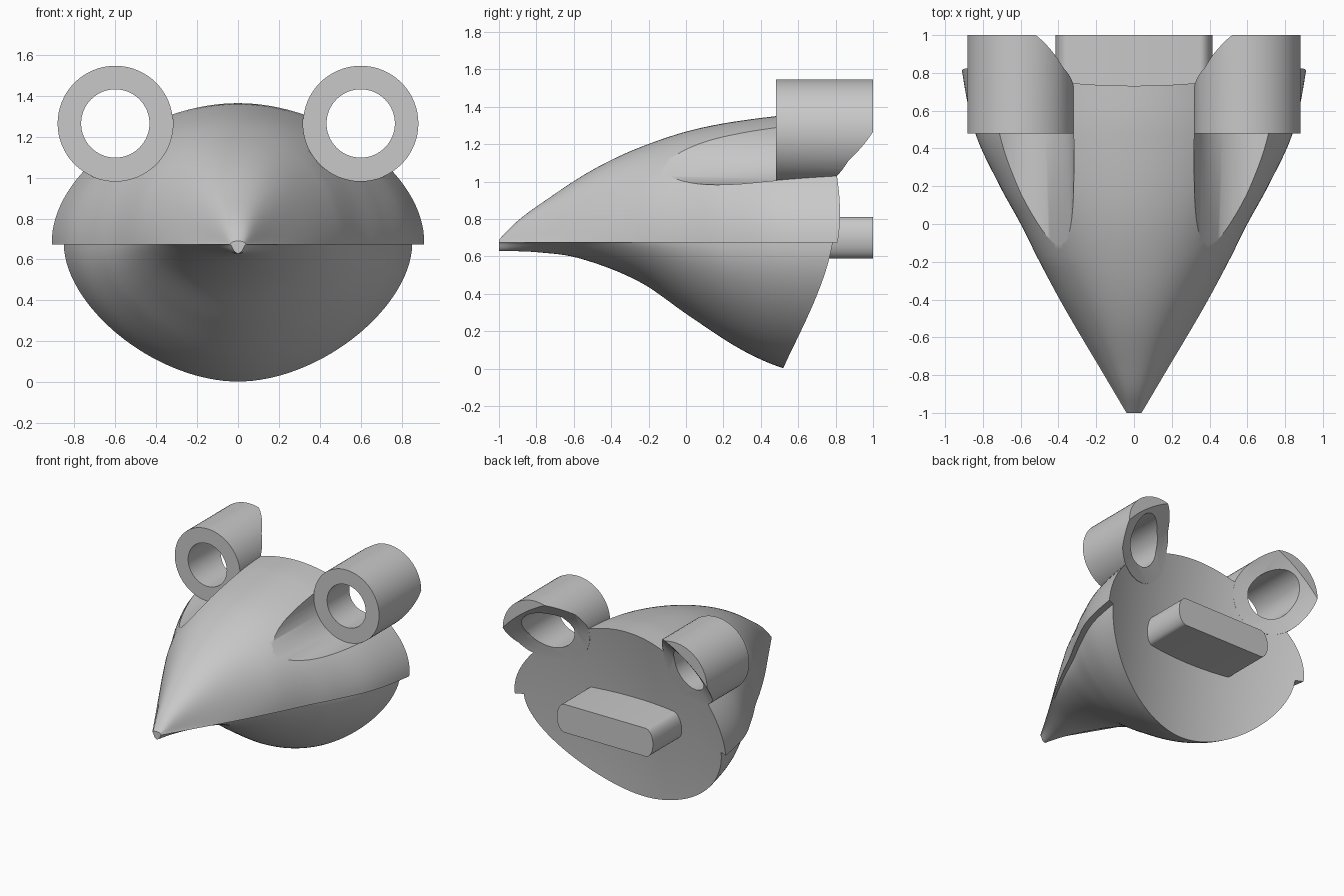
import bpy, bmesh
from math import sin, cos, pi, radians

cube = bpy.data.objects.get("Cube")
if cube:
    bpy.data.objects.remove(cube, do_unlink=True)

grey = bpy.data.materials.new("plain grey")
grey.use_nodes = True
GREY = (0.58, 0.58, 0.58, 1)
grey.diffuse_color = GREY
grey.node_tree.nodes["Principled BSDF"].inputs["Base Color"].default_value = GREY


def loft(name, rings):
    """Closed solid through a row of equal-sized rings."""
    bm = bmesh.new()
    rows = [[bm.verts.new(p) for p in ring] for ring in rings]
    for a, b in zip(rows, rows[1:]):
        for i in range(len(a)):
            j = (i + 1) % len(a)
            bm.faces.new((a[i], a[j], b[j], b[i]))
    bm.faces.new(rows[0])
    bm.faces.new(rows[-1])
    bmesh.ops.recalc_face_normals(bm, faces=bm.faces)
    mesh = bpy.data.meshes.new(name)
    bm.to_mesh(mesh)
    bm.free()
    obj = bpy.data.objects.new(name, mesh)
    mesh.materials.append(grey)
    bpy.context.collection.objects.link(obj)
    return obj


def select(obj):
    bpy.ops.object.select_all(action="DESELECT")
    obj.select_set(True)
    bpy.context.view_layer.objects.active = obj


def carve(obj, cutters):
    for cutter in cutters:
        cutter.hide_render = True
        mod = obj.modifiers.new("carve", "BOOLEAN")
        mod.operation, mod.solver, mod.object = "DIFFERENCE", "EXACT", cutter
        select(obj)
        bpy.ops.object.modifier_apply(modifier=mod.name)


def smooth(obj):
    select(obj)
    bpy.ops.object.shade_smooth_by_angle(angle=radians(30))


def curve(points, y):
    """Smooth curve through (y, value) points."""
    n = len(points)

    def slope(i):
        a, b = points[max(i - 1, 0)], points[min(i + 1, n - 1)]
        return (b[1] - a[1]) / (b[0] - a[0])
    i = max(k for k in range(n - 1) if points[k][0] <= y or k == 0)
    (y0, v0), (y1, v1) = points[i], points[i + 1]
    d = y1 - y0
    t = (y - y0) / d
    return ((2 * t**3 - 3 * t**2 + 1) * v0 + (t**3 - 2 * t**2 + t) * d * slope(i)
            + (3 * t**2 - 2 * t**3) * v1 + (t**3 - t**2) * d * slope(i + 1))


def oval(x, y, z, a, b, count=64):
    """Upright elliptical ring."""
    angles = [2 * pi * k / count for k in range(count)]
    return [(x + a * cos(t), y, z + b * sin(t)) for t in angles]


def tube(name, x, r, y0, y1):
    return loft(name, [oval(x, y, POD_Z, r, r) for y in (y0, y1)])


def mix(a, b, t):
    return a + (b - a) * t


# Hull outline: half width, crown height and keel height along the length
SEAM = 0.674
width = [(-1, .04), (-.78, .17), (-.45, .365), (-.2, .5), (0, .60), (.2, .71), (.48, .84), (.82, .912), (1.05, .93)]
crown = [(-1, .69), (-.9, .79), (-.78, .88), (-.51, 1.057), (-.25, 1.182), (.07, 1.285), (.48, 1.35), (.75, 1.365), (1.05, 1.37)]
keel = [(-1, .63), (-.8, .623), (-.57, .59), (-.25, .465), (.02, .28), (.29, .105), (.52, .003), (.8, -.05), (1.05, -.07)]


def half_hull(name, edge, scale, nose, roundness, blend_end):
    """Half shell whose section goes from a flared nose to a round dome."""
    rings = []
    for k in range(65):
        y = -1 + 2.05 * k / 64
        w, h = curve(width, y) * scale, curve(edge, y) - SEAM
        s = min(1, (y + 1) / (blend_end + 1))
        r = curve(roundness, y)
        x1, z1, x2 = mix(nose[0], 1, s), mix(nose[1], r, s), mix(nose[2], r, s)
        side = []
        for j in range(33):
            t = j / 32
            u = 1 - t
            p, q, top = 3 * u * u * t, 3 * u * t * t, t**3
            side.append((w * (u**3 + p * x1 + q * x2), y, SEAM + h * (p * z1 + q + top)))
        rings.append(side + [(-x, py, z) for x, py, z in reversed(side[:-1])])
    return loft(name, rings)


upper = half_hull("upper_hull", crown, 1, (.8, .12, .95), [(-1, .58), (-.13, .58), (.48, .505), (1.05, .505)], -.2)
lower = half_hull("lower_hull", keel, .94, (.75, .15, .6), [(-1, .5), (0, .47), (1.05, .45)], .2)


# Sloping, hollowed stern
def stern_y(x, z):
    return .52 + .08 * z + .055 * z * z + .255 * x * x


xs = [-1.2 + 0.05 * k for k in range(49)]
zs = [-.4 + 0.1 * k for k in range(25)]
stern = loft("stern_cutter", [
    [(x, stern_y(x, z), z) for x in xs] + [(1.2, 3, z), (-1.2, 3, z)] for z in zs])

# Flared surface that trims the pods, spreading from the hull rim
flare_rings = []
for f in (.05, .4, .7, 1):
    ring = oval(0, 0, SEAM, .88 * f, .70 * f, 128)
    flare_rings.append([(x, stern_y(x, z), z) for x, y, z in ring])
rim, mouth = flare_rings[-1], oval(0, 1, SEAM, 1.11, .975, 128)
for out, back in ((.46, .32), (1, 1), (1.2, 1.27)):
    flare_rings.append([(mix(a[0], b[0], out), mix(a[1], b[1], back), mix(a[2], b[2], out))
                        for a, b in zip(rim, mouth)])
flare = loft("flare_cutter", flare_rings)

# Pods with through bores and scoops ahead of them
POD_Z = 1.265
helpers = [stern, flare]
hull_cuts = [stern]
for side, label in ((1, "left"), (-1, "right")):
    x = 0.6 * side
    bore = tube("bore_cutter", x, .167, -1.5, 1.5)
    scoop = tube("scoop_cutter", x, .282, -1.5, .485)
    pod = tube(label + "_pod", x, .282, .48, 1)
    carve(pod, [bore, flare])
    smooth(pod)
    hull_cuts += [scoop, bore]
    helpers += [scoop, bore]

carve(upper, hull_cuts)
carve(lower, [stern])
smooth(upper)
smooth(lower)

# Rear connector block with rounded ends
arc = [pi * (k / 16 - 0.5) for k in range(17)]
end = [(.35 + .065 * cos(a), .7 + .11 * sin(a)) for a in arc]
outline = end + [(-px, pz) for px, pz in reversed(end)]
block = loft("rear_block", [[(px, y, pz) for px, pz in outline] for y in (.5, 1)])
smooth(block)

for helper in helpers:
    bpy.data.objects.remove(helper, do_unlink=True)
